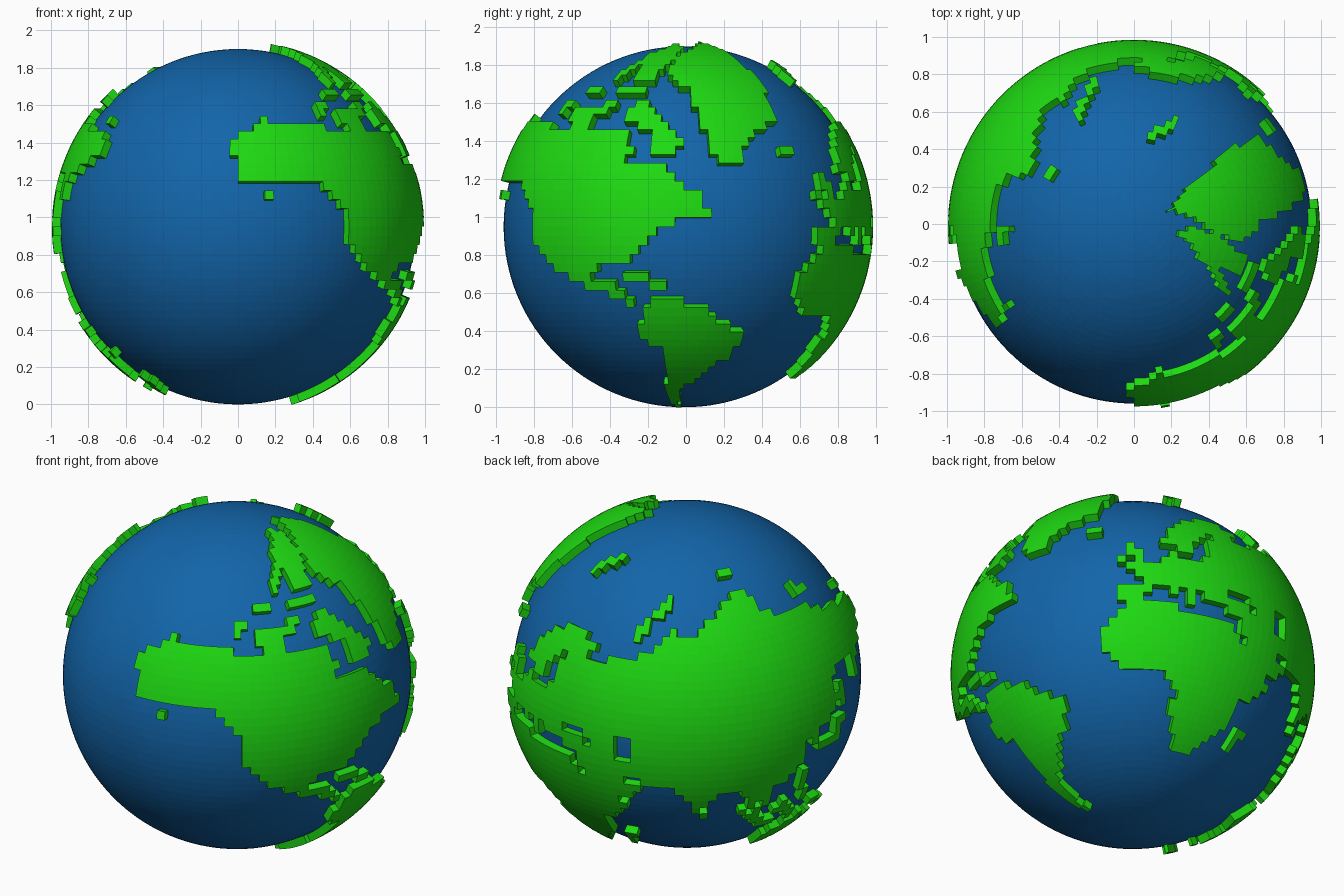
import bpy, bmesh, math

CENTRE = (0.0, -0.01, 0.95)
R_SEA, R_LAND, R_ROOT = 0.95, 0.995, 0.935
SEG, RINGS = 128, 64
STEP = 360 / SEG


def project(lon, lat):
    """Map longitude/latitude to the stretched map coordinates on the ball."""
    az = 0.87 * lon + 53.5
    if 0 < lon < 190:
        az += 8 * math.sin(math.pi * lon / 190)
    m = math.log(math.tan(math.radians(45 + lat / 2)))
    el = (36 if m > 0 else 37) * m - 30 + 4 * max(0, m - 1.7)
    return az, min(el, 84)


# Coastlines of the large land masses
north_america = [(-168, 66), (-162, 69), (-156, 71.5), (-140, 70), (-128, 70), (-115, 69),
    (-100, 69), (-85, 69), (-84, 62), (-72, 61.5), (-64, 59), (-60, 56), (-55, 53), (-53, 47),
    (-61, 45.5), (-69, 43), (-75, 37), (-80, 32), (-82, 27), (-90, 27), (-97, 26), (-97, 21),
    (-94, 18), (-90, 20.5), (-87, 20.5), (-85, 15), (-81, 12), (-79, 8), (-86, 10.5), (-94, 15.5),
    (-105, 20), (-112, 26), (-117, 32), (-123, 39), (-124, 48), (-130, 55), (-140, 58),
    (-150, 58), (-155, 56.5), (-167, 56.5), (-165, 61), (-166, 64)]
greenland = [(-73, 78.5), (-66, 81), (-50, 82.5), (-33, 83.6), (-20, 82), (-17, 77), (-20, 71),
    (-32, 68), (-38, 65), (-40, 61), (-47, 61), (-52, 66), (-54, 70), (-60, 76)]
south_america = [(-77, 8), (-72, 12), (-62, 10.5), (-51, 4.5), (-44, -2.5), (-34, -6), (-38, -14),
    (-41, -22), (-48, -26), (-54, -34), (-58, -38.5), (-64, -41), (-66, -47), (-67, -52),
    (-65, -56), (-74, -53), (-74, -43), (-71, -30), (-70, -18), (-77, -12), (-81, -5), (-79, 1)]
africa = [(-17, 14.5), (-16, 21), (-10, 29), (-6, 35.5), (10, 37), (11, 33.5), (20, 31), (31, 31),
    (34, 28), (37, 21), (43, 11.5), (51, 12), (47, 4), (40, -4), (40, -15), (35, -21), (32, -28),
    (26, -34), (18, -35), (12, -17), (13, -7), (9, 0), (9, 4.5), (-8, 4.5)]
europe = [(-9, 37), (-9, 43.5), (-1, 44), (-4, 48.5), (2, 51), (8, 54), (10, 57), (12, 54.5),
    (20, 55), (24, 59.5), (30, 60), (22, 60.5), (25, 65.5), (18, 62), (17, 57), (12, 56.5),
    (10, 59), (5, 59), (6, 62), (14, 68), (25, 71), (40, 67.5), (34, 66.5), (40, 64.5),
    (45, 67.5), (61, 69), (61, 25.5), (57, 26), (51, 29), (48, 30), (51, 25), (56, 25.5),
    (59, 22), (54, 17), (44, 12.5), (39, 21), (35, 28), (34, 31.5), (36, 36.5), (28, 36.5),
    (27, 40), (24, 40.5), (22, 36.5), (19, 42), (13, 45.5), (18, 40), (16, 38.5), (9, 44.5),
    (3, 43), (-1, 37.5)]
asia = [(60, 69), (68, 73), (73, 71), (80, 73), (90, 75.5), (104, 77.7), (114, 74), (128, 72.5),
    (140, 72.5), (160, 70), (180, 69), (190, 66), (179, 62.5), (170, 60), (163, 58), (160, 53),
    (156, 51.5), (156, 57), (163, 61.5), (155, 59.5), (142, 59.5), (136, 54.5), (141, 52),
    (138, 46), (130, 42.5), (127, 39), (129, 35.5), (126, 35), (125, 39.5), (118, 39),
    (122, 36.5), (122, 30), (116, 23), (108, 21.5), (109, 13), (105, 9), (100, 13.5), (104, 2),
    (101, 3), (98, 9), (97, 16.5), (91, 22.5), (86, 20), (80, 15), (80, 10), (77, 7.5),
    (73, 18), (72, 21), (66, 25.5), (60, 25.5)]
australia = [(114, -22), (122, -17.5), (130, -12), (136, -12), (140, -17.5), (142.5, -10.5),
    (146, -19), (153, -25), (152, -32), (149, -38), (144, -39), (138, -35), (131, -31.5),
    (124, -33.5), (116, -35)]
# Larger islands
islands = [
    [(-117, 70), (-105, 69.7), (-105, 73), (-117, 73)],
    [(-88, 73), (-80, 74), (-70, 71), (-62, 66.5), (-66, 63), (-75, 65), (-73, 68), (-85, 70.5)],
    [(-90, 77), (-80, 76.8), (-75, 79), (-62, 82.5), (-75, 83.3), (-92, 81)],
    [(-24, 64), (-15, 64), (-15, 66.5), (-24, 66.5)],
    [(109, 2), (117, 7), (118, 1), (115, -4), (110, -3)],
    [(131, -1), (138, -2), (150, -9), (143, -9), (137, -6)],
    [(44, -17), (49, -13), (50, -17), (47, -25), (44, -24)]]
inland_seas = [
    [(28, 42), (28, 45), (33, 46.5), (41, 43), (41, 41)],
    [(48, 46), (53, 46), (54, 37), (49, 37)]]
# Narrow islands drawn as strokes: start lon, lat, end lon, lat
strokes = [(-124, 72.5, -122, 74), (-95, 75.5, -82, 75.5), (-115, 75.5, -108, 76),
    (-101, 72, -97, 73.5), (-86, 64.5, -83, 65.5), (-103, 78, -97, 79), (-95, 79.5, -92, 81),
    (-84, 22.5, -76, 20.5), (-72, 19, -69, 19), (-4, 51, -1, 52), (-3, 54, -4, 58), (-8, 53, -8, 54),
    (15, 78, 20, 79.5), (24, 79.5, 26, 80), (53, 71.5, 57, 74), (57, 74, 66, 76.5),
    (97, 79, 101, 79.5), (140, 75.3, 148, 75), (180, 71, 180, 71), (143, 47, 143, 53), (131, 33, 140, 36),
    (140, 36, 143, 43), (121, 17, 122, 14), (125, 11, 126, 7), (97, 4, 105, -5), (107, -7, 114, -8),
    (120, 0, 121, -4), (80.5, 7, 80.5, 7), (121, 24, 121, 24), (147, -42.5, 147, -42.5),
    (174, -37, 177, -39), (172, -42, 169, -45.5), (9, 40, 9, 41), (14, 37.5, 14, 37.5),
    (-154, 52.5, -154, 52.5), (124, -9, 124, -9), (165, -21, 165, -21)]


def inside(x, y, poly):
    hit = False
    for (x1, y1), (x2, y2) in zip(poly, poly[1:] + poly[:1]):
        if (y1 > y) != (y2 > y) and x < x1 + (y - y1) / (y2 - y1) * (x2 - x1):
            hit = not hit
    return hit


def cells_of(outline):
    """Grid cells whose centre lies within the outline."""
    poly = [project(*p) for p in outline]
    return {(i, k) for i in range(-40, 90) for k in range(-RINGS // 2, RINGS // 2)
            if inside((i + .5) * STEP, (k + .5) * STEP, poly)}


land = set()
for outline in [north_america, greenland, south_america, africa, europe, asia, australia] + islands:
    land |= cells_of(outline)
for sea in inland_seas:
    land -= cells_of(sea)
for a, b, c, d in strokes:
    for t in range(9):
        az, el = project(a + (c - a) * t / 8, b + (d - b) * t / 8)
        land.add((math.floor(az / STEP), math.floor(el / STEP)))


def material(name, colour):
    m = bpy.data.materials.new(name)
    m.diffuse_color = colour
    return m


def add_object(name, bm, mat):
    mesh = bpy.data.meshes.new(name)
    bm.to_mesh(mesh)
    bm.free()
    ob = bpy.data.objects.new(name, mesh)
    ob.location = CENTRE
    mesh.materials.append(mat)
    bpy.context.collection.objects.link(ob)


# Ocean ball
bm = bmesh.new()
bmesh.ops.create_uvsphere(bm, u_segments=SEG, v_segments=RINGS, radius=R_SEA)
add_object("ocean", bm, material("ocean_blue", (0.006, 0.13, 0.4, 1)))

# Raised land blocks with walls along every coast
bm = bmesh.new()
cache = {}


def vert(i, k, r):
    key = (i, k, r)
    if key not in cache:
        a, e = math.radians(i * STEP), math.radians(k * STEP)
        cache[key] = bm.verts.new((r * math.cos(e) * math.cos(a),
                                   r * math.cos(e) * math.sin(a), r * math.sin(e)))
    return cache[key]


for i, k in sorted(land):
    ring = [(i, k), (i + 1, k), (i + 1, k + 1), (i, k + 1)]
    bm.faces.new([vert(*c, R_LAND) for c in ring])
    for n, (di, dk) in enumerate([(0, -1), (1, 0), (0, 1), (-1, 0)]):
        if (i + di, k + dk) not in land:
            p, q = ring[n], ring[(n + 1) % 4]
            bm.faces.new([vert(*p, R_ROOT), vert(*q, R_ROOT), vert(*q, R_LAND), vert(*p, R_LAND)])
add_object("continents", bm, material("land_green", (0.013, 0.7, 0.006, 1)))
